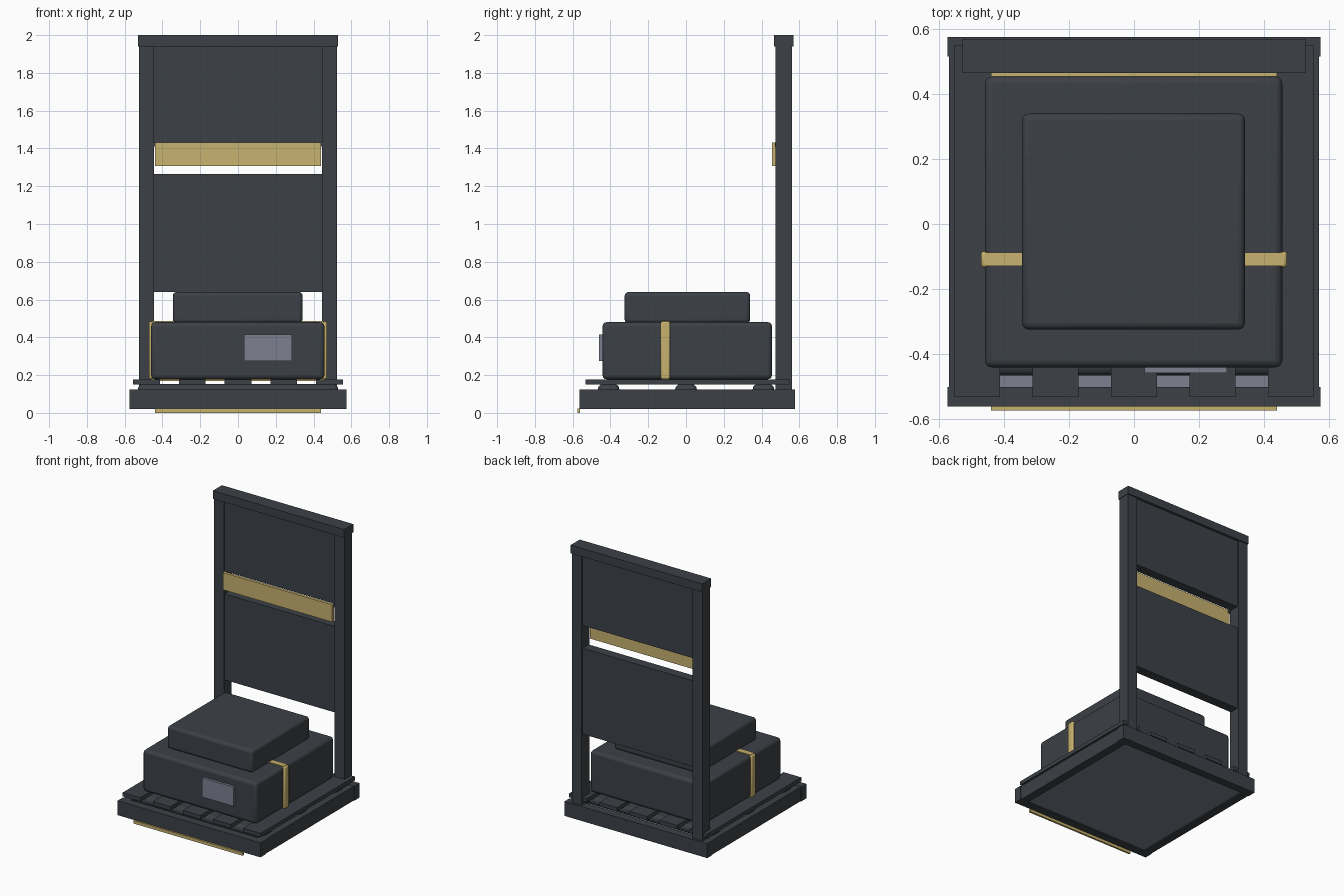
import bpy, bmesh

if "Cube" in bpy.data.objects:
    bpy.data.objects.remove(bpy.data.objects["Cube"])


def material(name, rgb):
    m = bpy.data.materials.new(name)
    m.diffuse_color = (*rgb, 1)
    m.use_nodes = True
    m.node_tree.nodes["Principled BSDF"].inputs["Base Color"].default_value = m.diffuse_color
    return m


DARK = material("charcoal", (0.045, 0.052, 0.061))
GOLD = material("muted gold", (0.578, 0.445, 0.160))
GREY = material("violet grey", (0.205, 0.216, 0.283))


def box(name, x, y, z, mat, bevel=0.0, segments=3):
    """Box from (min, max) ranges, with optional rounded edges."""
    bm = bmesh.new()
    bmesh.ops.create_cube(bm, size=1)
    for v in bm.verts:
        for i, (lo, hi) in enumerate((x, y, z)):
            v.co[i] = lo + (v.co[i] + 0.5) * (hi - lo)
    me = bpy.data.meshes.new(name)
    bm.to_mesh(me)
    bm.free()
    me.materials.append(mat)
    ob = bpy.data.objects.new(name, me)
    bpy.context.collection.objects.link(ob)
    if bevel:
        mod = ob.modifiers.new("rounding", 'BEVEL')
        mod.width = bevel
        mod.segments = segments
        bpy.context.view_layer.objects.active = ob
        ob.select_set(True)
        bpy.ops.object.shade_smooth_by_angle(angle=0.6)
        ob.select_set(False)
    return ob


# Base tray: front and back beams, side beams, floor panel
box("tray_front_beam", (-0.575, 0.575), (-0.563, -0.503), (0.02, 0.125), DARK)
box("tray_back_beam", (-0.575, 0.575), (0.517, 0.577), (0.02, 0.125), DARK)
for s, side in ((-1, "left"), (1, "right")):
    box(f"tray_{side}_beam", sorted((s * 0.51, s * 0.57)), (-0.51, 0.525), (0.02, 0.123), DARK)
box("tray_floor", (-0.515, 0.515), (-0.51, 0.522), (0.028, 0.06), GREY)
box("front_trim", (-0.44, 0.44), (-0.575, -0.561), (0.0, 0.022), GOLD)

# Pallet: three rounded runners under five boards
for i in range(3):
    y = -0.41 + 0.41 * i
    box(f"runner_{i + 1}", (-0.53, 0.53), (y - 0.057, y + 0.057), (0.09, 0.152), DARK, 0.026)
for i in range(5):
    x = (i - 2) * 0.242
    box(f"deck_board_{i + 1}", (x - 0.071, x + 0.071), (-0.533, 0.55), (0.15, 0.178), DARK)

# Stacked crates
box("lower_crate", (-0.46, 0.457), (-0.442, 0.455), (0.178, 0.48), DARK, 0.022)
box("upper_crate", (-0.345, 0.342), (-0.325, 0.34), (0.475, 0.64), DARK, 0.02)
box("label_plate", (0.033, 0.287), (-0.46, -0.438), (0.275, 0.415), GREY)

# Strap around the lower crate
box("strap_top", (-0.46, 0.46), (-0.13, -0.088), (0.47, 0.486), GOLD)
box("strap_bottom", (-0.46, 0.46), (-0.13, -0.088), (0.17, 0.182), GOLD)
for s, side in ((-1, "left"), (1, "right")):
    box(f"strap_{side}", sorted((s * 0.448, s * 0.472)), (-0.134, -0.084), (0.178, 0.484), GOLD, 0.009, 2)

# Back frame: posts, cap, two panels and a gold rail
for s, side in ((-1, "left"), (1, "right")):
    box(f"{side}_post", sorted((s * 0.446, s * 0.525)), (0.474, 0.562), (0.12, 1.95), DARK)
box("frame_cap", (-0.529, 0.529), (0.466, 0.57), (1.94, 2.0), DARK)
box("upper_panel", (-0.45, 0.45), (0.482, 0.552), (1.43, 1.945), DARK)
box("lower_panel", (-0.45, 0.45), (0.482, 0.552), (0.64, 1.265), DARK)
box("gold_rail", (-0.44, 0.44), (0.455, 0.475), (1.307, 1.432), GOLD)
box("rail_mount_left", (-0.45, -0.43), (0.47, 0.48), (1.41, 1.432), DARK)
box("rail_mount_right", (0.43, 0.45), (0.47, 0.48), (1.41, 1.432), DARK)
